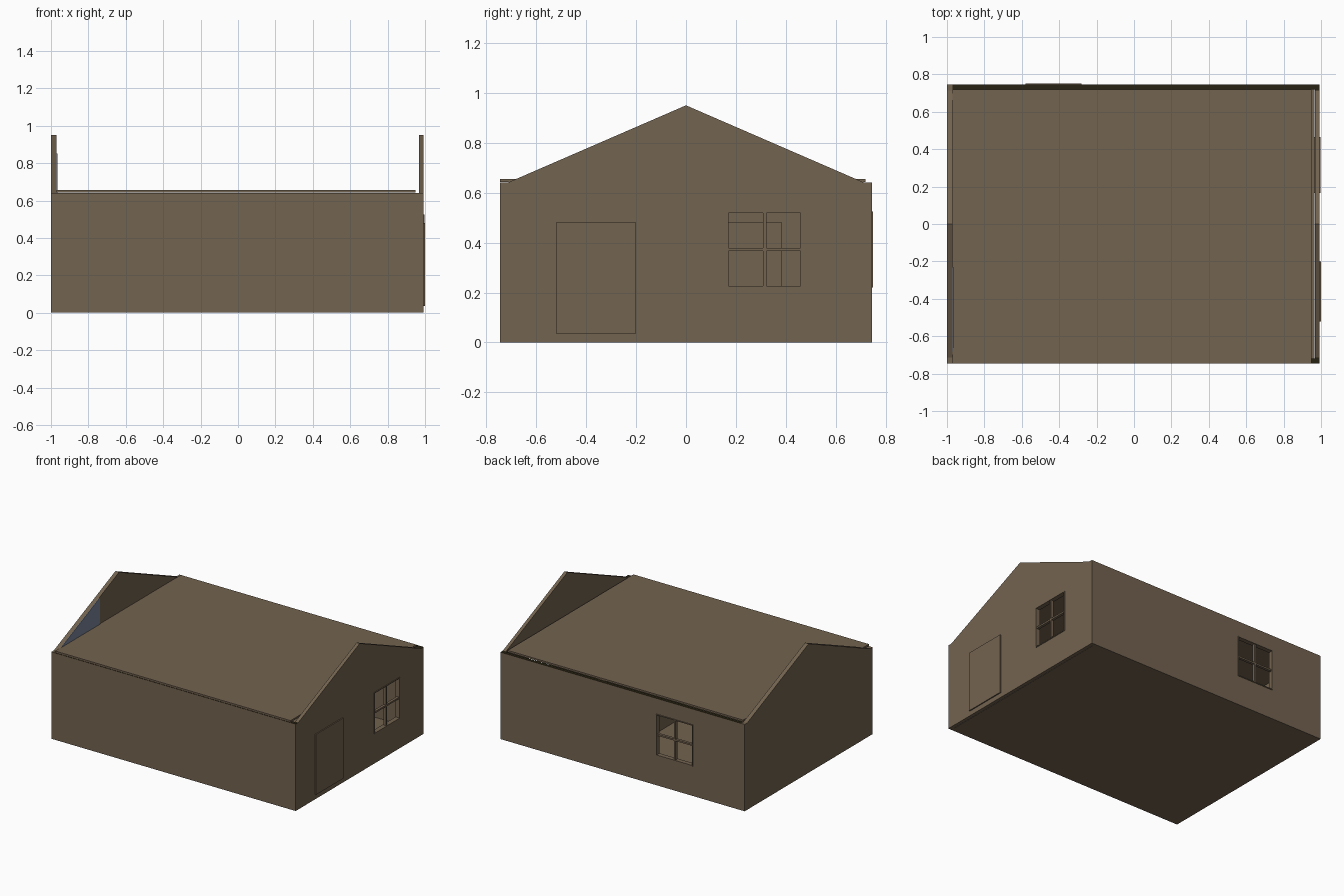
import bpy, bmesh
from mathutils import Vector

if "Cube" in bpy.data.objects:
    bpy.data.objects.remove(bpy.data.objects["Cube"])


def material(name, rgb):
    m = bpy.data.materials.new(name)
    m.diffuse_color = (*rgb, 1)
    m.use_nodes = True
    m.node_tree.nodes["Principled BSDF"].inputs["Base Color"].default_value = m.diffuse_color
    return m


BROWN = material("warm brown", (0.171, 0.125, 0.08))
BLUE = material("grey blue", (0.195, 0.231, 0.319))
DARK = material("dark olive", (0.02, 0.016, 0.006))


def prism(name, profile, x0, x1, mat=BROWN):
    """Extrude a (y, z) profile from x0 to x1."""
    bm = bmesh.new()
    face = bm.faces.new([bm.verts.new((x0, y, z)) for y, z in profile])
    ext = bmesh.ops.extrude_face_region(bm, geom=[face])
    verts = [g for g in ext["geom"] if isinstance(g, bmesh.types.BMVert)]
    bmesh.ops.translate(bm, verts=verts, vec=Vector((x1 - x0, 0, 0)))
    bmesh.ops.recalc_face_normals(bm, faces=bm.faces)
    me = bpy.data.meshes.new(name)
    bm.to_mesh(me)
    bm.free()
    me.materials.append(mat)
    ob = bpy.data.objects.new(name, me)
    bpy.context.collection.objects.link(ob)
    return ob


def box(name, x, y, z, mat=BROWN):
    return prism(name, [(y[0], z[0]), (y[1], z[0]), (y[1], z[1]), (y[0], z[1])], *x, mat)


def cut(ob, x, y, z):
    """Cut a box-shaped opening."""
    cutter = box("opening_cutter", x, y, z)
    cutter.hide_render = True
    mod = ob.modifiers.new("opening", "BOOLEAN")
    mod.operation, mod.solver, mod.object = "DIFFERENCE", "EXACT", cutter
    bpy.context.view_layer.objects.active = ob
    bpy.ops.object.modifier_apply(modifier=mod.name)
    bpy.data.objects.remove(cutter)


def window(name, axis, a0, a1, depth):
    """Thin frame and cross bars; axis is the wall direction, depth its thickness range."""
    z0, z1, t = 0.22, 0.525, 0.006
    mid, zm = (a0 + a1) / 2, (z0 + z1) / 2
    inner = (depth[0] + 0.008, depth[1] - 0.006)
    bars = [("left", (a0, a0 + t), (z0, z1), depth),
            ("right", (a1 - t, a1), (z0, z1), depth),
            ("bottom", (a0 + t, a1 - t), (z0, z0 + t), depth),
            ("top", (a0 + t, a1 - t), (z1 - t, z1), depth),
            ("mullion", (mid - 0.007, mid + 0.007), (z0 + t, z1 - t), inner),
            ("crossbar", (a0 + t, a1 - t), (zm - 0.006, zm + 0.006), inner)]
    for part, a, z, d in bars:
        x, y = (a, d) if axis == "x" else (d, a)
        box(f"{name}_{part}", x, y, z)


# Floor and ceiling slabs
box("floor", (-0.97, 0.965), (-0.72, 0.72), (0, 0.03))
box("ceiling", (-0.97, 0.95), (-0.745, 0.72), (0.642, 0.655))

# Gable end walls
GABLE = [(-0.745, 0), (0.745, 0), (0.745, 0.64), (0.715, 0.64),
         (0, 0.95), (-0.715, 0.64), (-0.745, 0.64)]
left_wall = prism("left_wall", GABLE, -1, -0.97)
right_wall = prism("right_wall", GABLE, 0.967, 0.992)
cut(right_wall, (0.9, 1.1), (0.165, 0.465), (0.22, 0.525))

# Long walls, dark on the top edge
front_wall = box("front_wall", (-0.97, 0.967), (-0.745, -0.72), (0, 0.64))
back_wall = box("back_wall", (-0.97, 0.967), (0.72, 0.745), (0, 0.64))
cut(back_wall, (-0.58, -0.28), (0.6, 0.9), (0.22, 0.525))
for wall in (front_wall, back_wall, right_wall):
    if len(wall.data.materials) < 2:
        wall.data.materials.append(DARK)
    for f in wall.data.polygons:
        if f.normal.z > 0.99 and f.center.z > 0.6:
            f.material_index = 1

# Blue lining inside the left gable
slope = 0.31 / 0.715
prism("blue_wall_lining", [(-0.715, 0.03), (-0.23, 0.03),
      (-0.23, 0.95 - 0.23 * slope), (-0.715, 0.64)], -0.97, -0.966, BLUE)

# Inner partitions
box("cross_partition", (0.155, 0.185), (-0.72, 0.72), (0.03, 0.641))
box("room_partition", (-0.966, 0.155), (-0.23, -0.205), (0.03, 0.641))

# Doors as thin plates
box("outer_door", (0.992, 1.0), (-0.52, -0.2), (0.035, 0.48))
box("inner_door", (0.185, 0.193), (0.065, 0.385), (0.035, 0.48))

# Windows
window("right_window", "y", 0.165, 0.465, (0.963, 0.997))
window("back_window", "x", -0.58, -0.28, (0.716, 0.75))
